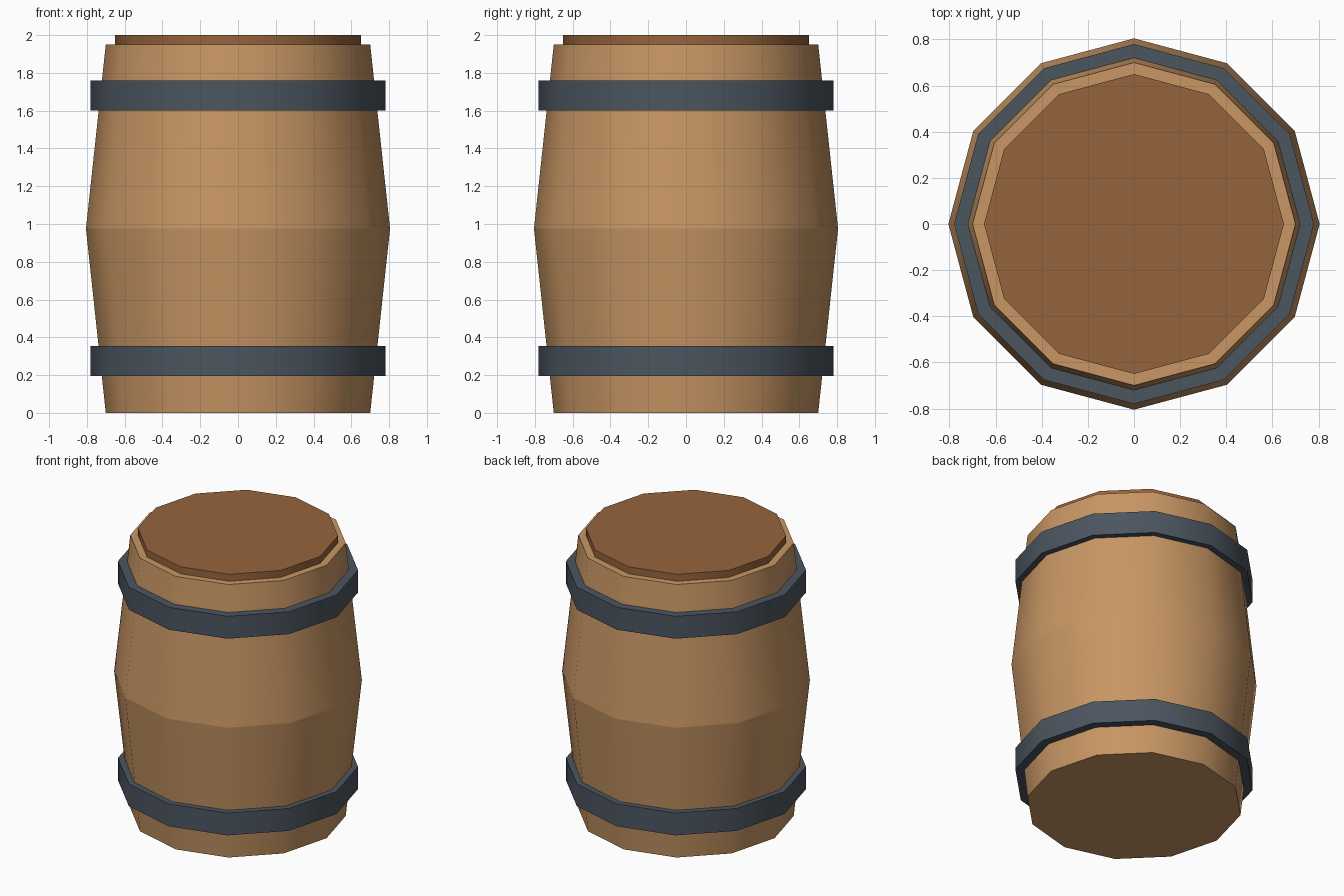
import bpy, bmesh, math

if "Cube" in bpy.data.objects:
    bpy.data.objects.remove(bpy.data.objects["Cube"])

SIDES = 12


def material(name, rgb):
    # 8-bit sRGB to linear
    lin = [(c / 255 / 12.92) if c < 11 else ((c / 255 + 0.055) / 1.055) ** 2.4 for c in rgb]
    m = bpy.data.materials.new(name)
    m.diffuse_color = (*lin, 1.0)
    m.use_nodes = True
    m.node_tree.nodes["Principled BSDF"].inputs["Base Color"].default_value = m.diffuse_color
    return m


def turned(name, profile, mat, closed=False):
    """Revolve a (radius, z) profile; smooth around, sharp between rings."""
    bm = bmesh.new()
    rings = []
    for r, z in profile:
        rings.append([bm.verts.new((r * math.cos(2 * math.pi * i / SIDES),
                                    r * math.sin(2 * math.pi * i / SIDES), z))
                      for i in range(SIDES)])
    pairs = list(zip(rings, rings[1:]))
    if closed:
        pairs.append((rings[-1], rings[0]))
    for a, b in pairs:
        for i in range(SIDES):
            j = (i + 1) % SIDES
            bm.faces.new((a[i], a[j], b[j], b[i])).smooth = True
    if not closed:
        bm.faces.new(rings[0][::-1])
        bm.faces.new(rings[-1])
    bmesh.ops.recalc_face_normals(bm, faces=bm.faces)
    for e in bm.edges:
        if abs(e.verts[0].co.z - e.verts[1].co.z) < 1e-5:
            e.smooth = False
    me = bpy.data.meshes.new(name)
    bm.to_mesh(me)
    bm.free()
    me.materials.append(mat)
    ob = bpy.data.objects.new(name, me)
    bpy.context.collection.objects.link(ob)
    return ob


wood = material("light wood", (200, 150, 100))
dark_wood = material("dark wood", (150, 100, 60))
iron = material("iron", (75, 85, 95))

# Bulging body and raised lid
turned("barrel_body", [(0.70, 0), (0.805, 0.975), (0.70, 1.95)], wood)
turned("lid", [(0.65, 1.95), (0.65, 2.0)], dark_wood)

# Iron hoops
for name, z in (("lower_hoop", 0.195), ("upper_hoop", 1.60)):
    turned(name, [(0.70, z), (0.78, z), (0.78, z + 0.16), (0.70, z + 0.16)], iron, closed=True)
